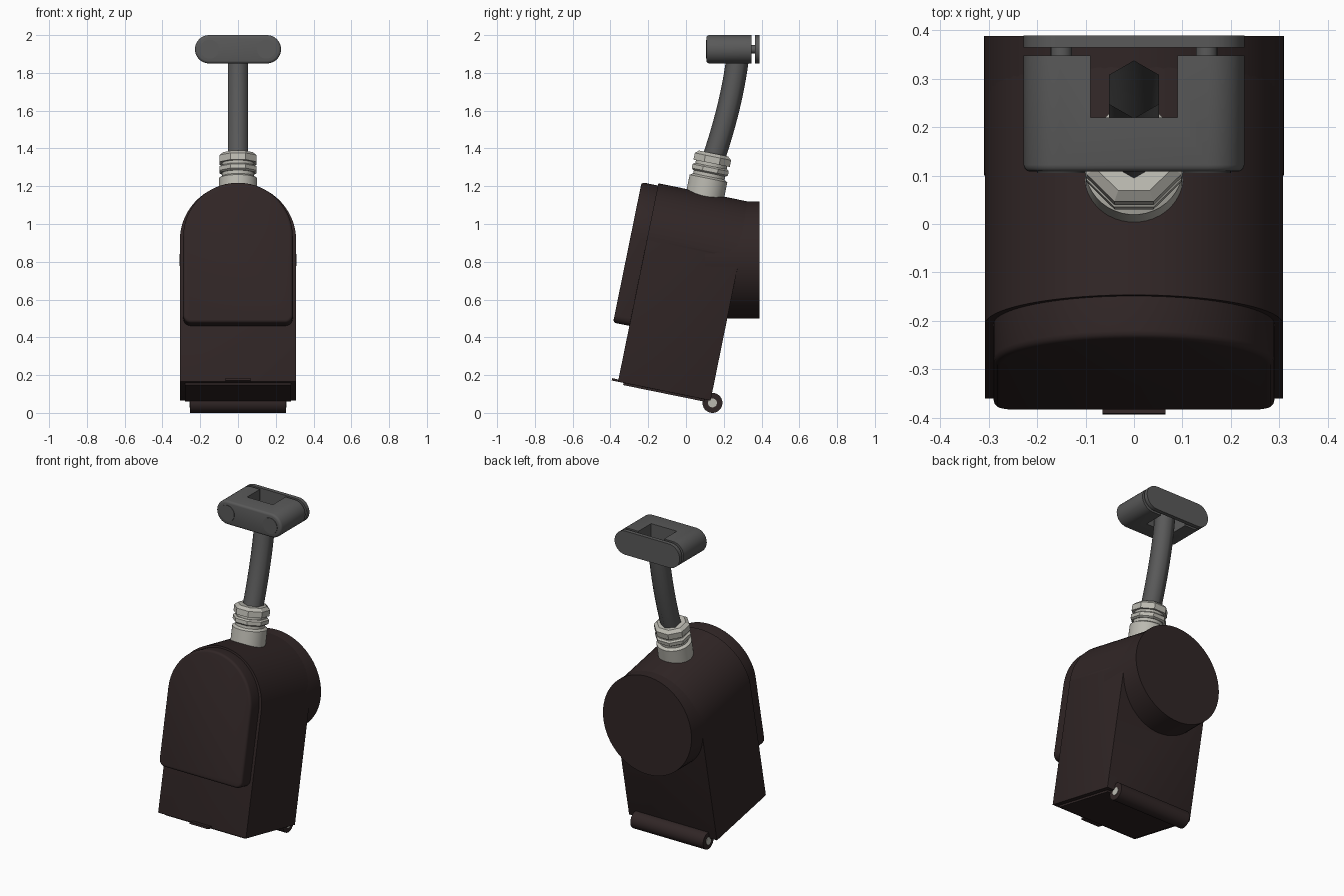
import bpy, bmesh, math
from mathutils import Matrix, Vector

if "Cube" in bpy.data.objects:
    bpy.data.objects.remove(bpy.data.objects["Cube"])

def material(name, rgb):
    m = bpy.data.materials.new(name)
    m.diffuse_color = (*rgb, 1)
    m.use_nodes = True
    m.node_tree.nodes["Principled BSDF"].inputs["Base Color"].default_value = m.diffuse_color
    return m

BROWN = material("dark brown housing", (0.030, 0.019, 0.019))
GREY = material("dark grey metal", (0.100, 0.100, 0.100))
LIGHT = material("light warm grey", (0.50, 0.49, 0.44))

# Tilted frame of the housing: origin at its lower front edge
TILT = Matrix.Translation((0, -0.36, 0.165)) @ Matrix.Rotation(math.radians(-11.5), 4, 'X')

def finish(bm, name, mat, matrix=None, bevel=0.0, keep=None, angle=35):
    bmesh.ops.recalc_face_normals(bm, faces=bm.faces)
    if bevel:
        edges = [e for e in bm.edges if len(e.link_faces) == 2
                 and e.calc_face_angle() > math.radians(50)
                 and (keep is None or all(keep(v.co) for v in e.verts))]
        bmesh.ops.bevel(bm, geom=edges, offset=bevel, segments=3, profile=0.5,
                        affect='EDGES', clamp_overlap=True)
    if matrix:
        bm.transform(matrix)
    me = bpy.data.meshes.new(name)
    bm.to_mesh(me)
    bm.free()
    me.materials.append(mat)
    me.shade_smooth()
    me.set_sharp_from_angle(angle=math.radians(angle))
    ob = bpy.data.objects.new(name, me)
    bpy.context.collection.objects.link(ob)
    return ob

def prism(name, outline, y0, y1, mat, **kw):
    """Extrude an x-z outline from y0 to y1."""
    bm = bmesh.new()
    a = [bm.verts.new((x, y0, z)) for x, z in outline]
    b = [bm.verts.new((x, y1, z)) for x, z in outline]
    bm.faces.new(a)
    bm.faces.new(b[::-1])
    n = len(a)
    for i in range(n):
        bm.faces.new((a[i], a[(i + 1) % n], b[(i + 1) % n], b[i]))
    return finish(bm, name, mat, **kw)

def arc(cx, cz, r, a0, a1, n):
    return [(cx + r * math.cos(math.radians(a0 + (a1 - a0) * i / n)),
             cz + r * math.sin(math.radians(a0 + (a1 - a0) * i / n))) for i in range(n + 1)]

def box(name, lo, hi, mat, **kw):
    outline = [(lo[0], lo[2]), (hi[0], lo[2]), (hi[0], hi[2]), (lo[0], hi[2])]
    return prism(name, outline, lo[1], hi[1], mat, **kw)

def lathe(name, profile, sides, mat, matrix, angle=35):
    """Stack of rings (radius, height) around z, capped at both ends."""
    bm = bmesh.new()
    rings = [[bm.verts.new((r * math.cos(2 * math.pi * (i + .5) / sides),
                            r * math.sin(2 * math.pi * (i + .5) / sides), h))
              for i in range(sides)] for r, h in profile]
    for p, q in zip(rings, rings[1:]):
        for i in range(sides):
            j = (i + 1) % sides
            bm.faces.new((p[i], p[j], q[j], q[i]))
    bm.faces.new(rings[0][::-1])
    bm.faces.new(rings[-1])
    return finish(bm, name, mat, matrix=matrix, angle=angle)

# Arched housing
prism("housing", [(-0.308, 0), (0.308, 0)] + arc(0, 0.764, 0.308, 0, 180, 40),
      0, 0.5, BROWN, matrix=TILT, bevel=0.025, keep=lambda c: c.z < 0.77)

# Raised front cover with rounded lower corners
cover = (arc(-0.25, 0.342, 0.04, 180, 270, 6) + arc(0.25, 0.342, 0.04, 270, 360, 6)
         + arc(0, 0.77, 0.29, 0, 180, 40))
prism("front_cover", cover, -0.088, 0.01, BROWN, matrix=TILT, bevel=0.015,
      keep=lambda c: c.y < -0.05)

# Round wall boss at the back, upright
prism("rear_boss", arc(0, 0.81, 0.31, 0, 354.375, 63), 0.1, 0.388, BROWN)

# Bottom lid, its finger tab and the hinge
box("bottom_lid", (-0.28, 0.03, -0.012), (0.28, 0.47, 0.01), BROWN, matrix=TILT)
box("lid_tab", (-0.065, -0.034, 0.0), (0.065, 0.08, 0.012), BROWN, matrix=TILT)
ALONG_X = Matrix.Translation((0, 0.14, 0.053)) @ Matrix.Rotation(math.pi / 2, 4, 'Y')
lathe("hinge_barrel", [(0.053, -0.255), (0.053, 0.255)], 32, BROWN, ALONG_X)
lathe("hinge_pin", [(0.024, -0.258), (0.024, 0.258)], 20, LIGHT, ALONG_X)

# Cable gland: collar, neck and two faceted nuts
GLAND = TILT @ Matrix.Translation((0, 0.255, 0))
lathe("gland_collar", [(0.102, 0.95), (0.102, 1.15), (0.085, 1.16), (0.085, 1.24)],
      40, LIGHT, GLAND)
lathe("gland_lower_nut", [(0.095, 1.178), (0.106, 1.186), (0.106, 1.208), (0.095, 1.216)],
      8, LIGHT, GLAND, 20)
lathe("gland_upper_nut", [(0.106, 1.232), (0.106, 1.268), (0.085, 1.285)],
      8, LIGHT, GLAND, 20)

# Bent six-sided pipe, open at the top
bm = bmesh.new()
p0, p1, p2 = Vector((0, 0.14, 1.33)), Vector((0, 0.25, 1.65)), Vector((0, 0.278, 1.92))
rings = []
for k in range(13):
    t = k / 12
    c = p0 * (1 - t) ** 2 + p1 * 2 * t * (1 - t) + p2 * t * t
    d = ((p1 - p0) * (1 - t) + (p2 - p1) * t).normalized()
    side = Vector((0, d.z, -d.y))
    rings.append([bm.verts.new(c + 0.06 * (side * math.cos(i * math.pi / 3)
                  + Vector((math.sin(i * math.pi / 3), 0, 0)))) for i in range(6)])
for p, q in zip(rings, rings[1:]):
    for i in range(6):
        j = (i + 1) % 6
        bm.faces.new((p[i], q[i], q[j], p[j]))
bmesh.ops.recalc_face_normals(bm, faces=bm.faces)
finish(bm, "bent_pipe", GREY, angle=75)

# Clamp block with a slot for the pipe, cut by a hidden box
stadium = arc(0.153, 1.925, 0.075, -90, 90, 16) + arc(-0.153, 1.925, 0.075, 90, 270, 16)
clamp = prism("clamp_block", stadium, 0.108, 0.348, GREY, bevel=0.014,
              keep=lambda c: c.y < 0.2)
cutter = box("slot_cutter", (-0.09, 0.22, 1.7), (0.09, 0.5, 2.2), GREY)
cutter.hide_render = True
mod = clamp.modifiers.new("slot", 'BOOLEAN')
mod.operation, mod.object, mod.solver = 'DIFFERENCE', cutter, 'EXACT'
bpy.context.view_layer.objects.active = clamp
bpy.ops.object.modifier_apply(modifier="slot")
bpy.data.objects.remove(cutter)
clamp.data.shade_smooth()
clamp.data.set_sharp_from_angle(angle=math.radians(35))

# Clamp back plate, joining bolts and flush bolt heads
prism("clamp_back_plate", stadium, 0.364, 0.389, GREY)
for s, label in ((-1, "left"), (1, "right")):
    x = 0.15 * s
    prism(label + "_bolt", arc(x, 1.925, 0.022, 0, 345, 23), 0.3, 0.37, GREY)
    prism(label + "_bolt_head", arc(x, 1.925, 0.05, 0, 348.75, 31), 0.105, 0.112, GREY)
